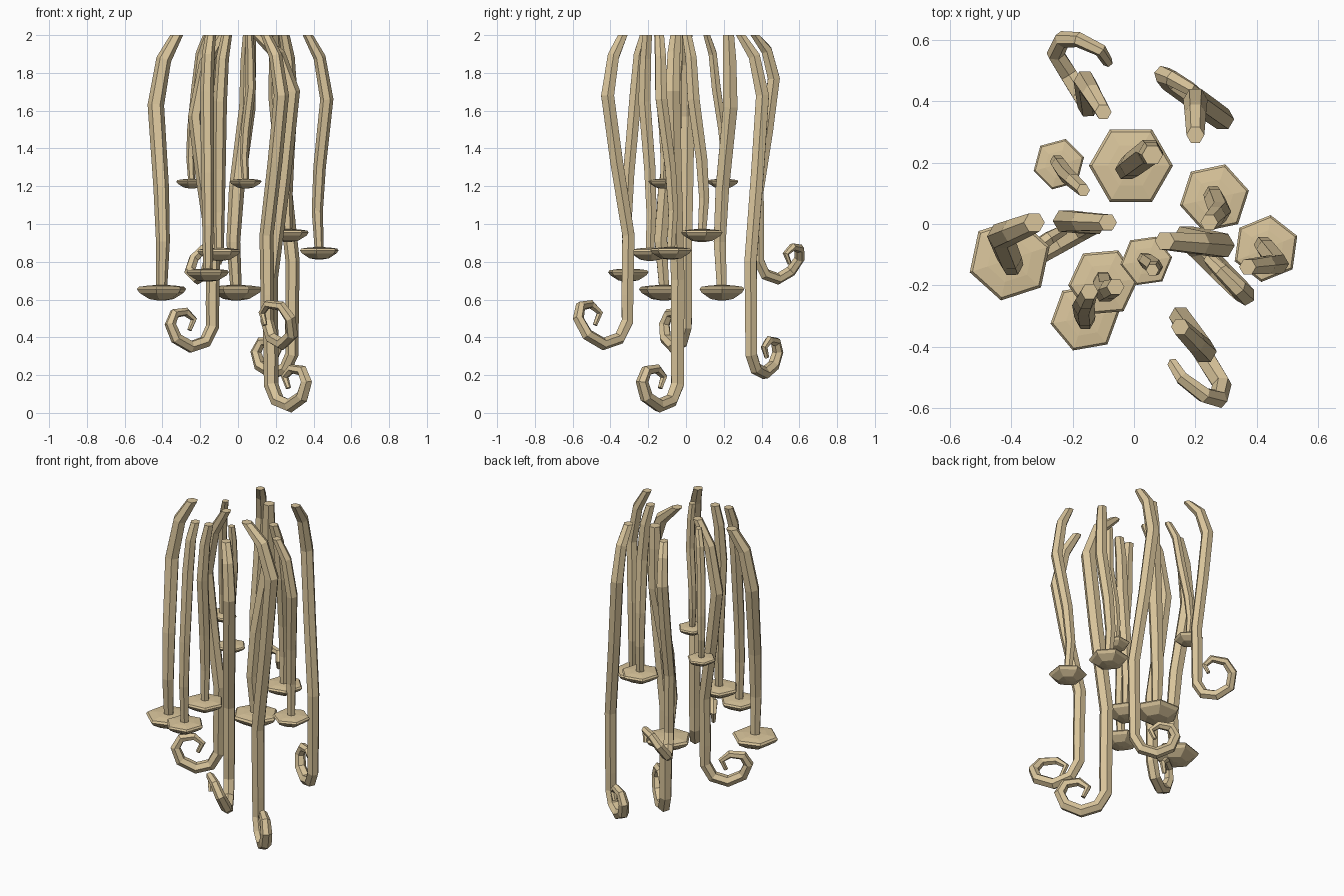
import bpy, bmesh, math
from mathutils import Vector

if "Cube" in bpy.data.objects:
    bpy.data.objects.remove(bpy.data.objects["Cube"])

mat = bpy.data.materials.new("tan")
mat.diffuse_color = (0.70, 0.56, 0.33, 1)
mat.use_nodes = True
mat.node_tree.nodes["Principled BSDF"].inputs["Base Color"].default_value = mat.diffuse_color
SIDES = 6


def finish(bm, name):
    bmesh.ops.recalc_face_normals(bm, faces=bm.faces)
    me = bpy.data.meshes.new(name)
    bm.to_mesh(me)
    bm.free()
    me.materials.append(mat)
    ob = bpy.data.objects.new(name, me)
    bpy.context.collection.objects.link(ob)


def skin(bm, rings):
    for a, b in zip(rings, rings[1:]):
        for i in range(SIDES):
            j = (i + 1) % SIDES
            bm.faces.new((a[i], a[j], b[j], b[i]))
    bm.faces.new(rings[0])
    bm.faces.new(rings[-1])


def tube(name, pts, radii):
    """Six-sided tube along a path, first ring kept level."""
    bm = bmesh.new()
    rings = []
    n = Vector((1, 0, 0))
    t = Vector((0, 0, -1))
    for k, (p, r) in enumerate(zip(pts, radii)):
        if k:
            nxt = pts[min(k + 1, len(pts) - 1)]
            new = ((p - pts[k - 1]).normalized() + (nxt - p).normalized()).normalized()
            n = t.rotation_difference(new) @ n
            t = new
        b = t.cross(n)
        rings.append([bm.verts.new(p + r * (math.cos(a) * n + math.sin(a) * b))
                      for a in (math.tau * i / SIDES for i in range(SIDES))])
    skin(bm, rings)
    finish(bm, name)


def disc(name, c, R, rot):
    """Hexagonal pad: shallow top, narrow rim, domed underside."""
    bm = bmesh.new()
    prof = [(.22, .16), (.55, .14), (.93, .09), (1, 0), (.90, -.14), (.5, -.38), (.12, -.44)]
    rings = [[bm.verts.new(c + Vector((R * r * math.cos(a), R * r * math.sin(a), R * z)))
              for a in (math.tau * i / SIDES + math.radians(rot) for i in range(SIDES))]
             for r, z in prof]
    skin(bm, rings)
    finish(bm, name)


def hang(cap, bulge, end, steps):
    """Path from the level top, out over a shoulder and down to the end."""
    cap, bulge, end = Vector((*cap, 2)), Vector(bulge), Vector(end)
    sh = cap.lerp(bulge, .62)
    sh.z = 2 - .35 * (2 - bulge.z)
    pts = [cap, sh, bulge]
    for f, t in steps:
        p = bulge.lerp(end, t)
        p.z = bulge.z + (end.z - bulge.z) * f
        pts.append(p)
    return pts


# Arms ending in pads: cap xy, bulge xyz, pad xyz, pad radius, pad turn
pads = [
    ((-.165, .11), (-.22, .16, 1.72), (-.245, .195, 1.225), .085, 15),
    ((.06, .225), (.05, .235, 1.62), (-.01, .19, .655), .137, 0),
    ((.245, .005), (.28, .04, 1.66), (.262, .085, .955), .115, 12),
    ((.37, -.14), (.47, -.13, 1.66), (.43, -.08, .86), .11, 22),
    ((.06, -.15), (.068, -.14, 1.72), (.04, -.12, 1.225), .085, 8),
    ((-.06, -.205), (-.095, -.22, 1.65), (-.10, -.19, .855), .115, 5),
    ((-.145, -.22), (-.165, -.265, 1.7), (-.16, -.305, .745), .114, 10),
    ((-.325, .005), (-.435, -.04, 1.63), (-.405, -.115, .655), .137, 18),
]
for i, (cap, bulge, end, R, rot) in enumerate(pads, 1):
    r = .32 * R
    pts = hang(cap, bulge, end, [(.45, .95), (.74, 1.25), (1, 1)])
    tube(f"pad_arm_{i}", pts, [r * k for k in (.78, .92, 1, .94, .84, .68)])
    disc(f"pad_{i}", Vector(end), R, rot)

# Arms ending in curls: cap xy, bulge xyz, base xyz, direction, size, sideways drift, radius
curls = [
    ((-.10, .365), (-.16, .465, 1.77), (-.15, .385, .71), (-.13, .21), .80, -.13, .036),
    ((.20, .29), (.20, .405, 1.68), (.285, .345, .21), (-.2, .14), .83, -.02, .039),
    ((-.085, .005), (-.225, .01, 1.57), (-.135, 0, .35), (-.23, -.13), .88, -.03, .039),
    ((.10, -.055), (.285, -.07, 1.70), (.175, -.045, .038), (.2, -.2), .93, 0, .043),
    ((.15, -.335), (.23, -.415, 1.68), (.155, -.31, .365), (.16, -.26), 1.0, -.10, .039),
]
# Curl outline (out, up)
spiral = [(0, .26), (0, .12), (.05, .03), (.15, 0), (.25, .05), (.285, .135),
          (.25, .20), (.165, .21), (.11, .165), (.14, .10)]
for i, (cap, bulge, base, d, s, drift, r) in enumerate(curls, 1):
    base = Vector(base)
    out = Vector((*d, 0)).normalized()
    side = Vector((-out.y, out.x, 0))
    start = base + Vector((0, 0, .26 * s))
    pts = hang(cap, bulge, start, [(.33, .45), (.7, 1.05)])
    for k, (u, v) in enumerate(spiral):
        w = drift * max(0, min(1, (k - 4) / 3))
        pts.append(base + s * u * out + Vector((0, 0, s * v)) + w * side)
    widths = [.75, .9, 1.02, 1, .96, .92, .9, .88, .87, .84, .78, .7, .6, .48, .32]
    tube(f"curled_arm_{i}", pts, [r * k for k in widths])
